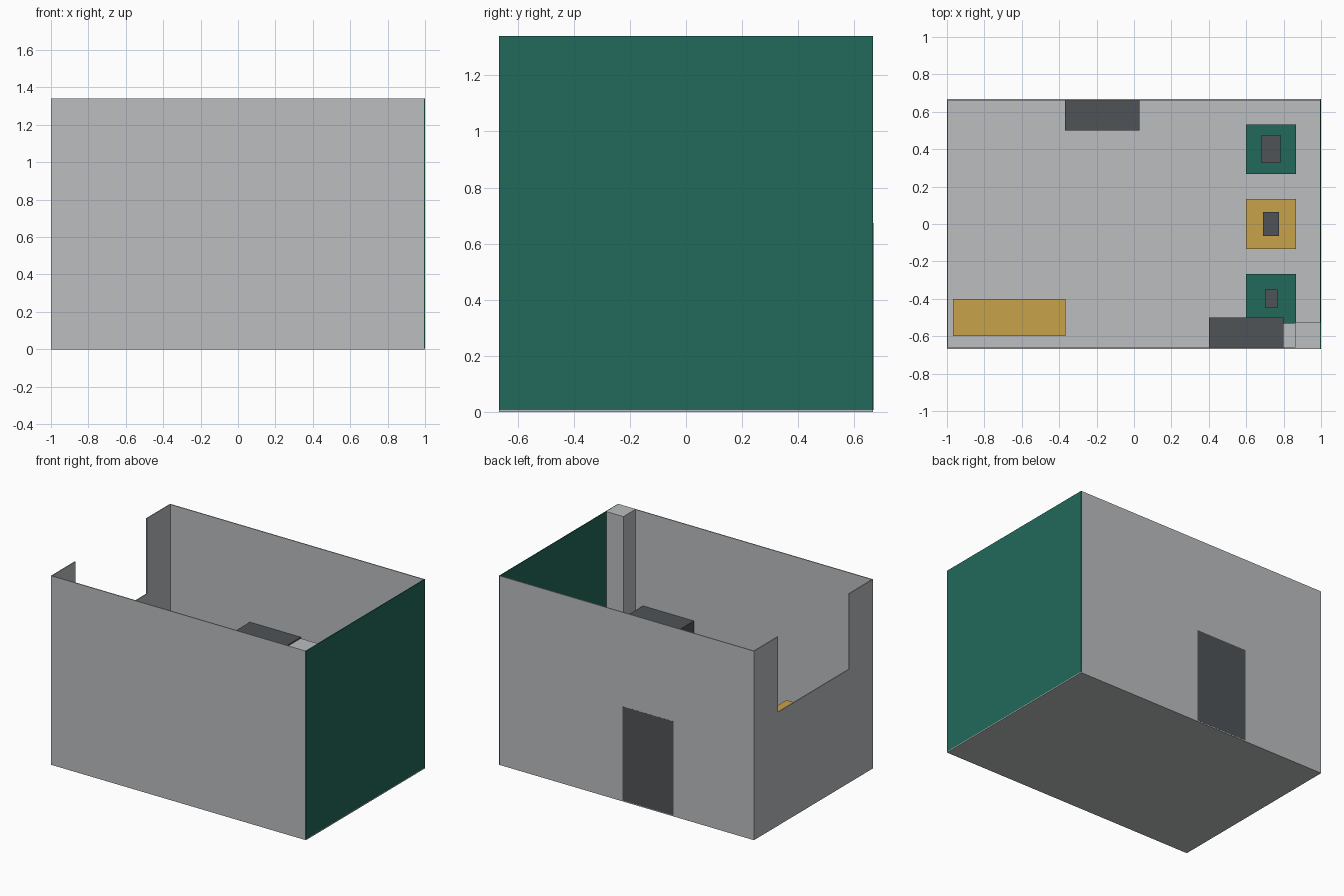
import bpy
import bmesh

default = bpy.data.objects.get("Cube")
if default:
    bpy.data.objects.remove(default, do_unlink=True)


def material(name, rgb):
    m = bpy.data.materials.new(name)
    m.use_nodes = True
    m.diffuse_color = (*rgb, 1)
    m.node_tree.nodes["Principled BSDF"].inputs["Base Color"].default_value = (*rgb, 1)
    return m


GREY = material("light_grey", (0.50, 0.51, 0.52))
GREEN = material("deep_green", (0.016, 0.144, 0.105))
GOLD = material("ochre", (0.58, 0.36, 0.07))
DARK = material("charcoal", (0.08, 0.087, 0.095))


def finish(name, bm, mat):
    bmesh.ops.recalc_face_normals(bm, faces=bm.faces)
    mesh = bpy.data.meshes.new(name)
    bm.to_mesh(mesh)
    bm.free()
    mesh.materials.append(mat)
    obj = bpy.data.objects.new(name, mesh)
    bpy.context.collection.objects.link(obj)
    return obj


def box(name, x, y, z, mat):
    """Box spanning the (low, high) pairs x, y and z."""
    bm = bmesh.new()
    bmesh.ops.create_cube(bm, size=1)
    for v in bm.verts:
        v.co = [span[0] if c < 0 else span[1] for c, span in zip(v.co, (x, y, z))]
    return finish(name, bm, mat)


W, D, H = 1.0, 0.667, 1.34   # half width, half depth, height
T = 0.0067                   # wall and floor thickness
IN_X, IN_Y = W - T, D - T

# Floor and solid walls
box("floor", (-W, W), (-D, D), (0, T), GREY)
box("front_wall", (-IN_X, IN_X), (-D, -IN_Y), (T, H), GREY)
box("back_wall", (-IN_X, IN_X), (IN_Y, D), (T, H), GREY)
box("accent_wall", (IN_X, W), (-D, D), (T, H), GREEN)

# Side wall with an opening cut down from its top edge
half, sill = 0.4, 0.805
outline = [(-D, T), (D, T), (D, H), (half, H), (half, sill),
           (-half, sill), (-half, H), (-D, H)]
bm = bmesh.new()
face = bm.faces.new([bm.verts.new((-W, y, z)) for y, z in outline])
extruded = bmesh.ops.extrude_face_region(bm, geom=[face])["geom"]
bmesh.ops.translate(bm, vec=(T, 0, 0),
                    verts=[g for g in extruded if isinstance(g, bmesh.types.BMVert)])
finish("window_wall", bm, GREY)

# Corner column
box("corner_column", (IN_X - 0.133, IN_X), (-IN_Y, -IN_Y + 0.133), (T, H), GREY)

# Tall cabinets against the front and back walls
box("front_cabinet", (0.4, 0.8), (-D + 0.001, -0.5), (T, 0.673), DARK)
box("back_cabinet", (-0.37, 0.03), (0.5, D + 0.0005), (T, 0.673), DARK)

# Low counter
box("counter", (-0.967, -0.367), (-0.6, -0.4), (T, 0.34), GOLD)

# Display plinths, each with a smaller item on top
top, cx = 0.34, 0.733
for label, cy, mat, w, d, h in (("back", 0.4, GREEN, 0.10, 0.15, 0.20),
                                ("middle", 0.0, GOLD, 0.087, 0.127, 0.167),
                                ("front", -0.4, GREEN, 0.067, 0.10, 0.133)):
    box(label + "_plinth", (cx - 0.133, cx + 0.133), (cy - 0.133, cy + 0.133), (T, top), mat)
    box(label + "_display_item", (cx - w / 2, cx + w / 2), (cy - d / 2, cy + d / 2),
        (top, top + h), DARK)
